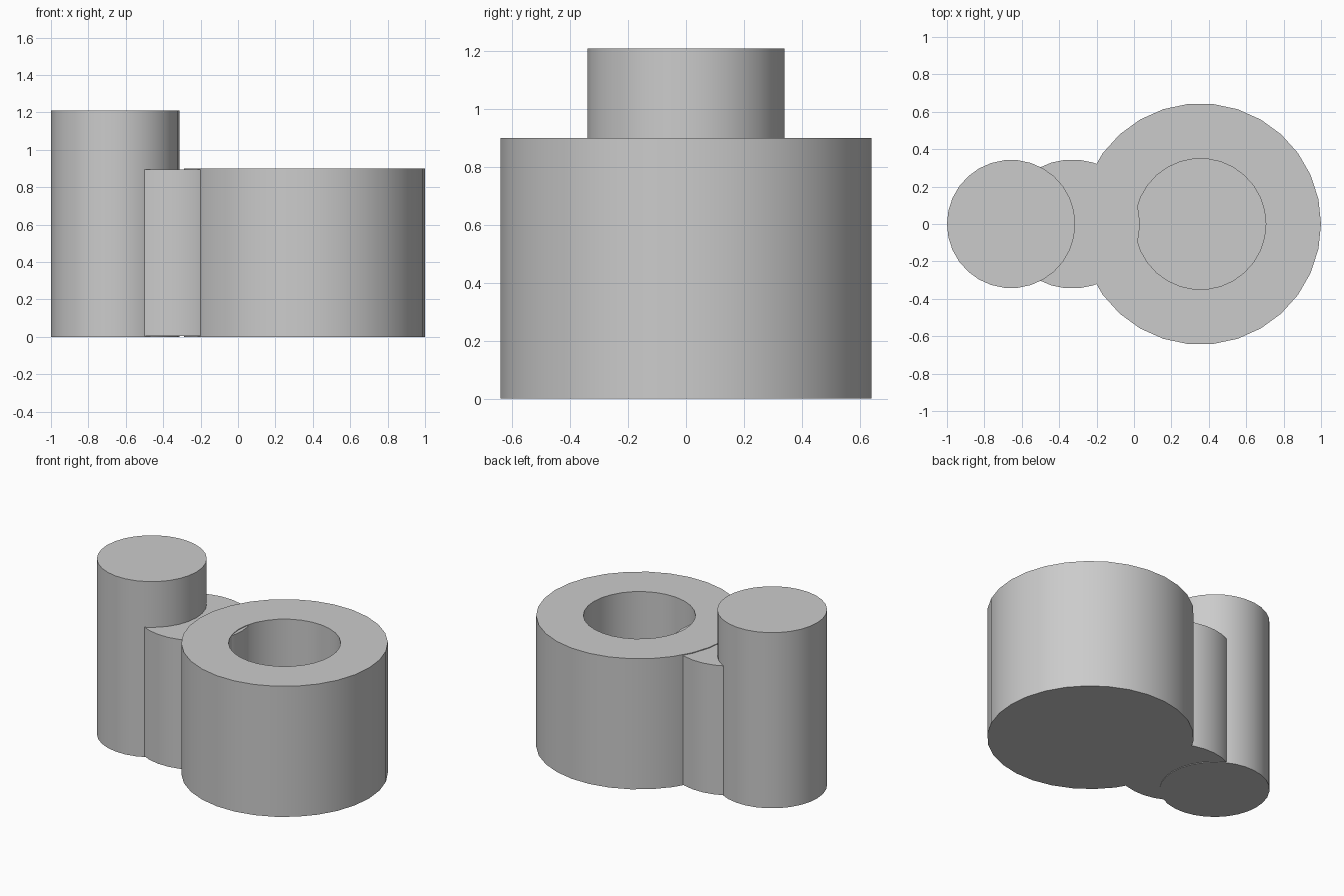
import bpy
import bmesh
import math

cube = bpy.data.objects.get("Cube")
if cube:
    bpy.data.objects.remove(cube, do_unlink=True)

SIDES = 30

grey = bpy.data.materials.new("plain grey")
grey.use_nodes = True
colour = (0.6, 0.6, 0.6, 1.0)
grey.diffuse_color = colour
grey.node_tree.nodes["Principled BSDF"].inputs["Base Color"].default_value = colour


def turned(name, centre_x, profile, squash=1.0):
    """Turn a (radius, z) profile around a vertical axis and cap both ends."""
    bm = bmesh.new()
    rings = []
    for radius, z in profile:
        ring = []
        for i in range(SIDES):
            a = math.tau * i / SIDES
            ring.append(bm.verts.new((radius * math.cos(a), radius * squash * math.sin(a), z)))
        rings.append(ring)
    for low, high in zip(rings, rings[1:]):
        for i in range(SIDES):
            j = (i + 1) % SIDES
            bm.faces.new((low[i], low[j], high[j], high[i]))
    bm.faces.new(rings[0][::-1])
    bm.faces.new(rings[-1])
    bmesh.ops.recalc_face_normals(bm, faces=bm.faces)
    mesh = bpy.data.meshes.new(name)
    bm.to_mesh(mesh)
    bm.free()
    mesh.materials.append(grey)
    obj = bpy.data.objects.new(name, mesh)
    obj.location.x = centre_x
    bpy.context.collection.objects.link(obj)
    bpy.ops.object.select_all(action="DESELECT")
    obj.select_set(True)
    bpy.context.view_layer.objects.active = obj
    bpy.ops.object.shade_smooth_by_angle(angle=math.radians(30))
    return obj


# Wide socket with a blind round hole
turned("socket", 0.355, [(0.645, 0), (0.645, 0.9), (0.35, 0.9), (0.35, 0.2)])

# Bridge joining socket and pin, just breaking through the hole wall
turned("bridge", -0.33, [(0.362, 0.004), (0.362, 0.895)], squash=0.953)

# Tall pin
turned("pin", -0.657, [(0.343, 0), (0.343, 1.21)])
